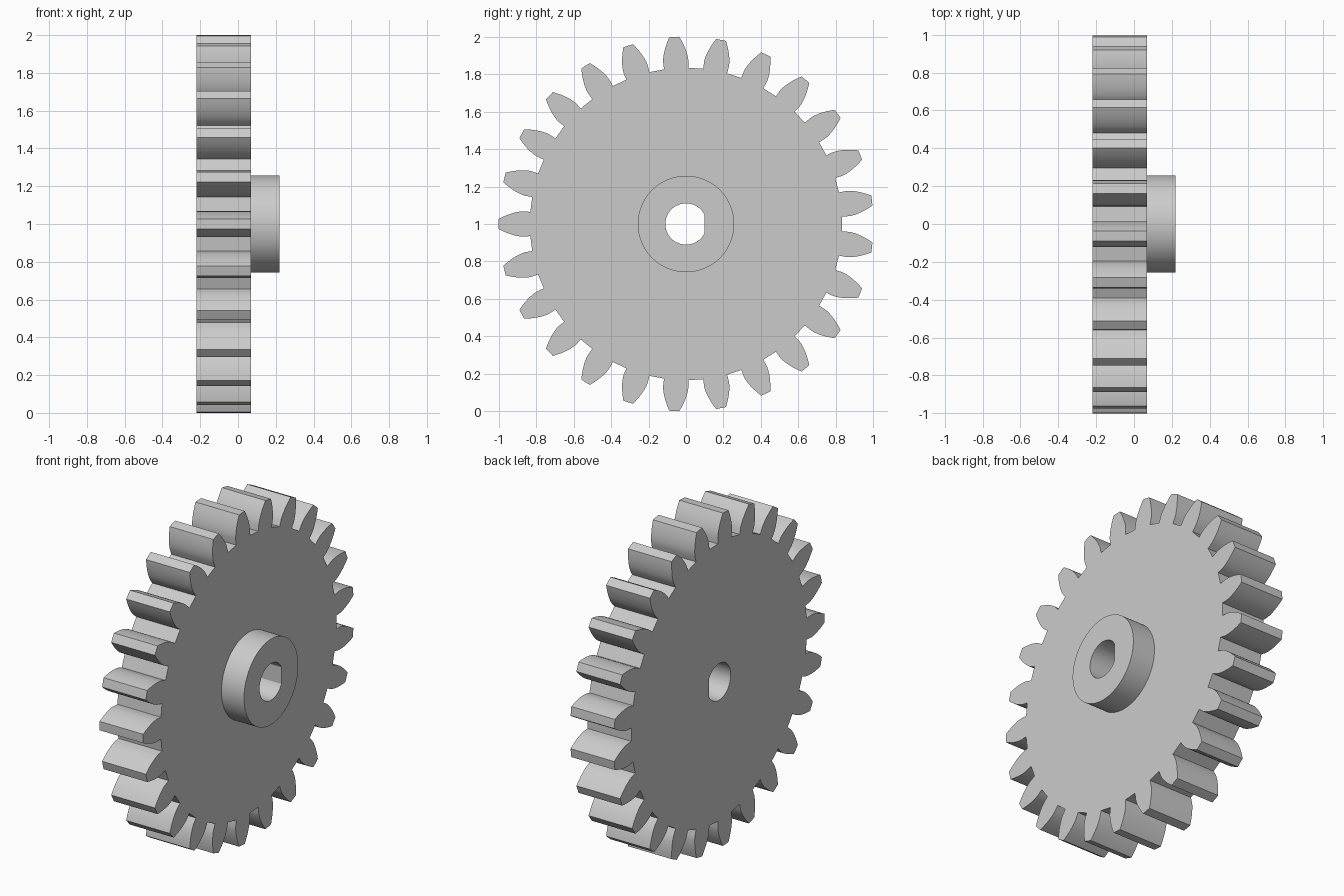
import bpy, bmesh
from math import pi, sin, cos, tan, acos, asin, radians

cube = bpy.data.objects.get("Cube")
if cube:
    bpy.data.objects.remove(cube)

TEETH = 25
MODULE = 2 / (TEETH + 2)
PITCH_R = MODULE * TEETH / 2
BASE_R = PITCH_R * cos(radians(20))
ROOT_R = PITCH_R - 1.25 * MODULE
TIP_R = 1.0
BORE_R, BORE_FLAT = 0.11, 0.098

grey = bpy.data.materials.new("plain grey")
grey.use_nodes = True
grey.diffuse_color = (0.6, 0.6, 0.6, 1)
grey.node_tree.nodes["Principled BSDF"].inputs["Base Color"].default_value = grey.diffuse_color


def polar(r, a):
    return r * cos(a), r * sin(a)


def involute(r):
    a = acos(min(1, BASE_R / r))
    return tan(a) - a


def half_angle(r):
    """Half the angular thickness of a tooth at radius r."""
    return pi / (2 * TEETH) + involute(PITCH_R) - involute(max(r, BASE_R))


def gear_outline(steps=8):
    radii = [ROOT_R] + [BASE_R + (TIP_R - BASE_R) * i / steps for i in range(steps + 1)]
    points = []
    for t in range(TEETH):
        mid = pi + 2 * pi * t / TEETH
        points += [polar(r, mid - half_angle(r)) for r in radii]
        points.append(polar(TIP_R, mid))
        points += [polar(r, mid + half_angle(r)) for r in reversed(radii)]
    return points


def circle(r, n=96):
    return [polar(r, 2 * pi * i / n) for i in range(n)]


def d_bore(n=48):
    # round hole closed by a flat on the +y side
    start = acos(BORE_FLAT / BORE_R)
    return [polar(BORE_R, start + (2 * pi - 2 * start) * i / n) for i in range(n + 1)]


def extruded_part(name, loops, x0, x1):
    """Fill the outline and its hole in the y-z plane and extrude along x."""
    bm = bmesh.new()
    for loop in loops:
        verts = [bm.verts.new((x0, y, z)) for y, z in loop]
        for a, b in zip(verts, verts[1:] + verts[:1]):
            bm.edges.new((a, b))
    bmesh.ops.triangle_fill(bm, edges=bm.edges[:], use_beauty=True, normal=(1, 0, 0))
    out = bmesh.ops.extrude_face_region(bm, geom=bm.faces[:])
    top = [v for v in out["geom"] if isinstance(v, bmesh.types.BMVert)]
    bmesh.ops.translate(bm, verts=top, vec=(x1 - x0, 0, 0))
    bmesh.ops.recalc_face_normals(bm, faces=bm.faces[:])
    mesh = bpy.data.meshes.new(name)
    bm.to_mesh(mesh)
    bm.free()
    mesh.materials.append(grey)
    obj = bpy.data.objects.new(name, mesh)
    obj.location.z = 1
    bpy.context.collection.objects.link(obj)
    bpy.ops.object.select_all(action="DESELECT")
    obj.select_set(True)
    bpy.context.view_layer.objects.active = obj
    bpy.ops.object.shade_smooth_by_angle(angle=radians(25))
    return obj


# Toothed wheel and the raised collar on its right-hand side
extruded_part("gear_wheel", [gear_outline(), d_bore()], -0.22, 0.07)
extruded_part("hub_collar", [circle(0.257), d_bore()], 0.07, 0.22)
